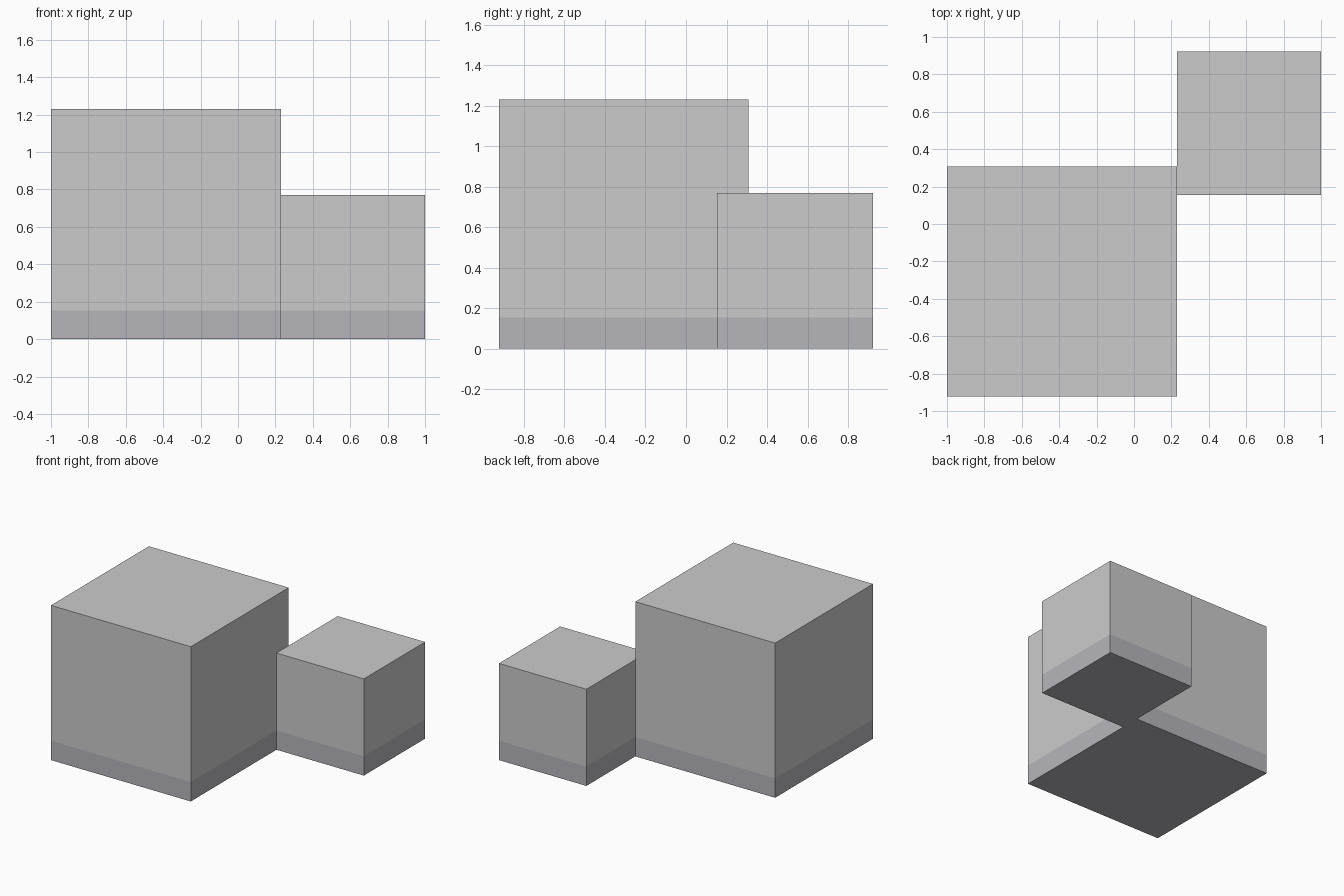
import bpy
import bmesh
from mathutils import Matrix, Vector

if "Cube" in bpy.data.objects:
    bpy.data.objects.remove(bpy.data.objects["Cube"])

U = 2 / 2.6          # small cube edge
BAND = 0.2 * U       # height of the dark base band

grey = bpy.data.materials.new("light_grey")
grey.diffuse_color = (0.8, 0.8, 0.8, 1)
grey.use_nodes = True
grey.node_tree.nodes["Principled BSDF"].inputs["Base Color"].default_value = grey.diffuse_color
dark = bpy.data.materials.new("dark_grey")
dark.diffuse_color = (0.47, 0.46, 0.5, 1)
dark.use_nodes = True
dark.node_tree.nodes["Principled BSDF"].inputs["Base Color"].default_value = dark.diffuse_color


def banded_cube(name, x, y, size):
    """Cube on the ground with min corner (x, y) and a dark band at its foot."""
    bm = bmesh.new()
    bmesh.ops.create_cube(bm, size=size, matrix=Matrix.Translation(
        (x + size / 2, y + size / 2, size / 2)))
    bmesh.ops.bisect_plane(bm, geom=bm.verts[:] + bm.edges[:] + bm.faces[:],
                           plane_co=Vector((0, 0, BAND)),
                           plane_no=Vector((0, 0, 1)))
    for f in bm.faces:
        f.material_index = int(f.calc_center_median().z < BAND)
    mesh = bpy.data.meshes.new(name)
    bm.to_mesh(mesh)
    bm.free()
    mesh.materials.append(grey)
    mesh.materials.append(dark)
    bpy.context.collection.objects.link(bpy.data.objects.new(name, mesh))


# Large block at front left, small block touching its back right edge
banded_cube("large_block", -1, -1.2 * U, 1.6 * U)
banded_cube("small_block", 1 - U, 0.2 * U, U)
